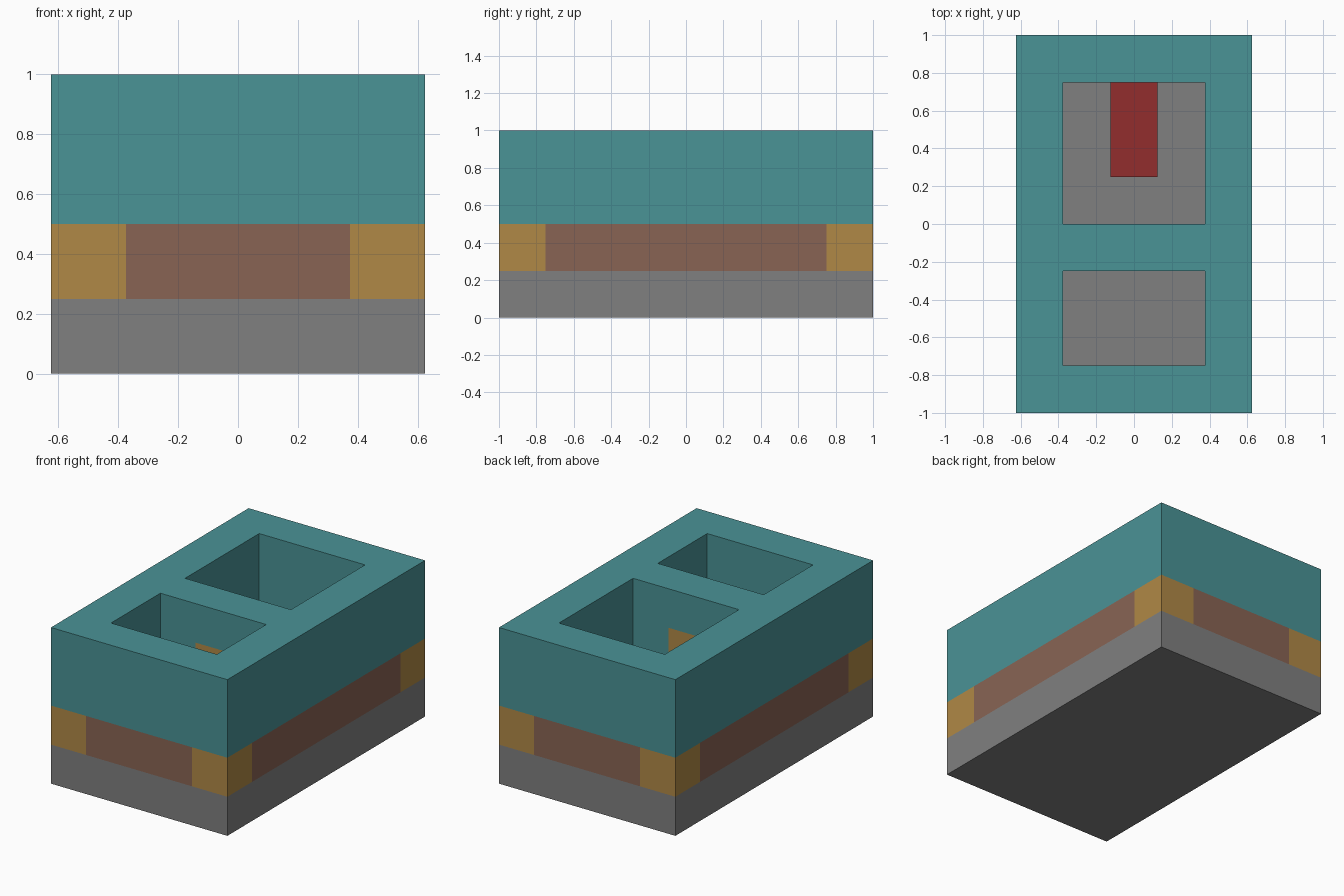
import bpy
import bmesh
from mathutils import Vector

cube = bpy.data.objects.get("Cube")
if cube:
    bpy.data.objects.remove(cube, do_unlink=True)

UNIT = 0.25                      # edge of one building block
SIZE = Vector((5, 8, 4))         # blocks in x, y, z


def srgb(r, g, b):
    def lin(c):
        c /= 255
        return c / 12.92 if c <= 0.04045 else ((c + 0.055) / 1.055) ** 2.4
    return (lin(r), lin(g), lin(b), 1)


def material(name, colour):
    m = bpy.data.materials.new(name)
    m.use_nodes = True
    m.diffuse_color = colour
    m.node_tree.nodes["Principled BSDF"].inputs["Base Color"].default_value = colour
    return m


grey = material("stone grey", srgb(128, 128, 128))
gold = material("wood gold", srgb(176, 137, 70))
brown = material("clay brown", srgb(137, 100, 84))
teal = material("teal", srgb(74, 147, 150))
red = material("red", srgb(146, 45, 45))

cells = {}


def fill(part, x, y, z):
    """Fill a range of blocks with a part; None clears them."""
    for i in range(*x):
        for j in range(*y):
            for k in range(*z):
                cells[i, j, k] = part


# Floor, lower wall course and upper wall courses
fill("floor", (0, 5), (0, 8), (0, 1))
fill("lower_wall", (0, 5), (0, 8), (1, 2))
fill("upper_wall", (0, 5), (0, 8), (2, 4))

# Corner posts
for i in (0, 4):
    for j in (0, 7):
        fill("corner_posts", (i, i + 1), (j, j + 1), (1, 2))

# Two open rooms, the door in the dividing wall and the bed
fill(None, (1, 4), (1, 3), (1, 4))
fill(None, (1, 4), (4, 7), (1, 4))
fill("door", (2, 3), (3, 4), (1, 3))
fill("bed", (2, 3), (5, 7), (1, 2))


def build(part, mat):
    """Make one object from the exposed block sides of a part."""
    bm = bmesh.new()
    for cell, owner in cells.items():
        if owner != part:
            continue
        centre = Vector(cell) + Vector((0.5, 0.5, 0.5))
        for axis in range(3):
            for sign in (-1, 1):
                n = Vector((0, 0, 0))
                n[axis] = sign
                if cells.get(tuple(int(c + d) for c, d in zip(cell, n))):
                    continue
                u = Vector((0, 0, 0))
                u[(axis + 1) % 3] = 1
                v = n.cross(u)
                corners = [centre + (n + a * u + b * v) / 2
                           for a, b in ((-1, -1), (1, -1), (1, 1), (-1, 1))]
                bm.faces.new([bm.verts.new(((p.x - SIZE.x / 2) * UNIT,
                                            (p.y - SIZE.y / 2) * UNIT,
                                            p.z * UNIT)) for p in corners])
    bmesh.ops.remove_doubles(bm, verts=bm.verts, dist=0.001)
    mesh = bpy.data.meshes.new(part)
    bm.to_mesh(mesh)
    bm.free()
    mesh.materials.append(mat)
    bpy.context.collection.objects.link(bpy.data.objects.new(part, mesh))


for part, mat in (("floor", grey), ("lower_wall", brown), ("upper_wall", teal),
                  ("corner_posts", gold), ("door", gold), ("bed", red)):
    build(part, mat)
